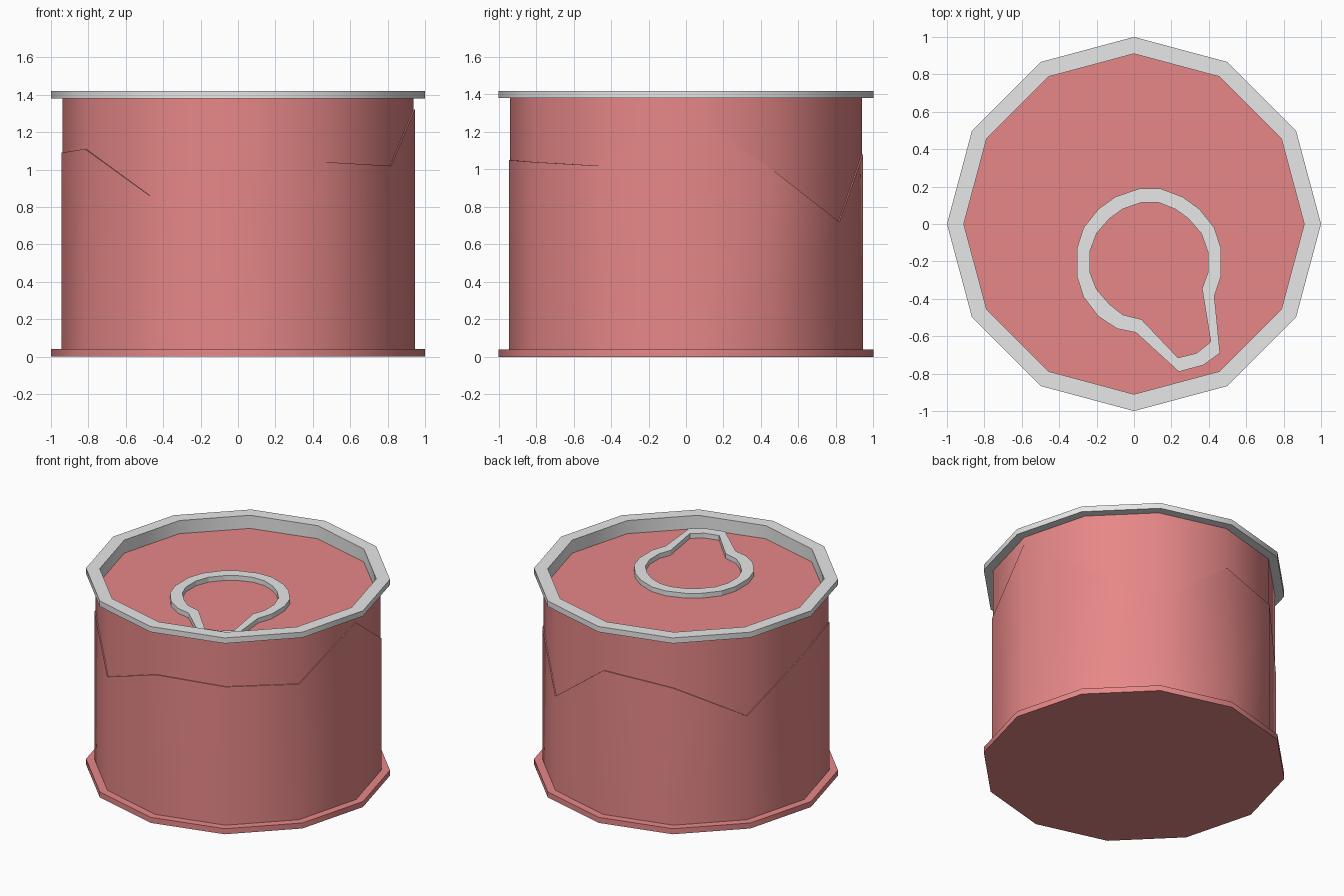
import bpy, bmesh, math

cube = bpy.data.objects.get("Cube")
if cube:
    bpy.data.objects.remove(cube, do_unlink=True)

SIDES = 12


def material(name, rgb):
    m = bpy.data.materials.new(name)
    m.use_nodes = True
    m.diffuse_color = (*rgb, 1)
    bsdf = m.node_tree.nodes["Principled BSDF"]
    bsdf.inputs["Base Color"].default_value = (*rgb, 1)
    bsdf.inputs["Roughness"].default_value = 0.6
    return m


red = material("soft red", (0.8, 0.245, 0.245))
grey = material("light grey", (0.8, 0.8, 0.8))


def ring(radius, z):
    """Twelve points on a circle; z is one height or a height per corner."""
    heights = z if isinstance(z, list) else [z] * SIDES
    return [(radius * math.cos(math.tau * i / SIDES),
             radius * math.sin(math.tau * i / SIDES), h)
            for i, h in enumerate(heights)]


def loft(name, loops, mat, cap_start=False, cap_end=False, closed=False, smooth=True):
    """Bridge successive loops of points, with optional end caps."""
    bm = bmesh.new()
    rows = [[bm.verts.new(p) for p in loop] for loop in loops]
    pairs = list(zip(rows, rows[1:]))
    if closed:
        pairs.append((rows[-1], rows[0]))
    n = len(rows[0])
    for a, b in pairs:
        for i in range(n):
            j = (i + 1) % n
            bm.faces.new((a[i], a[j], b[j], b[i]))
    if cap_start:
        bm.faces.new(rows[0][::-1])
    if cap_end:
        bm.faces.new(rows[-1])
    me = bpy.data.meshes.new(name)
    bm.to_mesh(me)
    bm.free()
    me.materials.append(mat)
    ob = bpy.data.objects.new(name, me)
    bpy.context.collection.objects.link(ob)
    bpy.ops.object.select_all(action='DESELECT')
    ob.select_set(True)
    bpy.context.view_layer.objects.active = ob
    if smooth:
        bpy.ops.object.shade_smooth_by_angle(angle=math.radians(40))
    return ob


# Base disc that sticks out past the wall
loft("base_disc", [ring(1, 0), ring(1, 0.04)], red, cap_start=True, cap_end=True)

# Can wall
loft("can_wall", [ring(0.938, 0.04), ring(0.938, 1.38)], red)

# Torn label wrapped round the wall, with a jagged top edge
torn = [1.32, 0.99, 0.72, 1.08, 1.03, 0.79, 1.09, 1.11, 0.86, 1.05, 1.04, 1.02]
loft("torn_label", [ring(0.945, 0.04), ring(0.945, torn), ring(0.937, torn)], red)

# Top rim: lip overhangs the wall, inner side drops down to the lid
loft("top_rim", [ring(0.93, 1.38), ring(1, 1.38), ring(1, 1.42),
                 ring(0.91, 1.42), ring(0.91, 1.32)], grey)

# Recessed lid
loft("lid", [ring(0.93, 1.30), ring(0.93, 1.325)], red, cap_start=True, cap_end=True)

# Pull tab: round loop that narrows into a tip near the front edge
outer = [(.03, .19), (-.10, .145), (-.19, .08), (-.27, -.02), (-.305, -.13),
         (-.305, -.28), (-.27, -.39), (-.19, -.495), (-.09, -.56), (.01, -.58),
         (.24, -.79), (.37, -.755), (.46, -.69), (.43, -.385), (.465, -.28),
         (.465, -.13), (.43, -.02), (.35, .08), (.26, .145), (.14, .19)]
inner = [(.04, .115), (-.06, .08), (-.13, .03), (-.20, -.05), (-.235, -.145),
         (-.235, -.26), (-.20, -.35), (-.13, -.43), (-.06, -.485), (.04, -.51),
         (.235, -.715), (.335, -.69), (.41, -.63), (.364, -.345), (.395, -.26),
         (.395, -.15), (.36, -.05), (.29, .03), (.22, .08), (.13, .115)]


def lift(points, z):
    return [(x, y, z) for x, y in points]


loft("pull_tab", [lift(outer, 1.323), lift(outer, 1.36), lift(inner, 1.36),
                  lift(inner, 1.323)], grey, closed=True, smooth=False)
